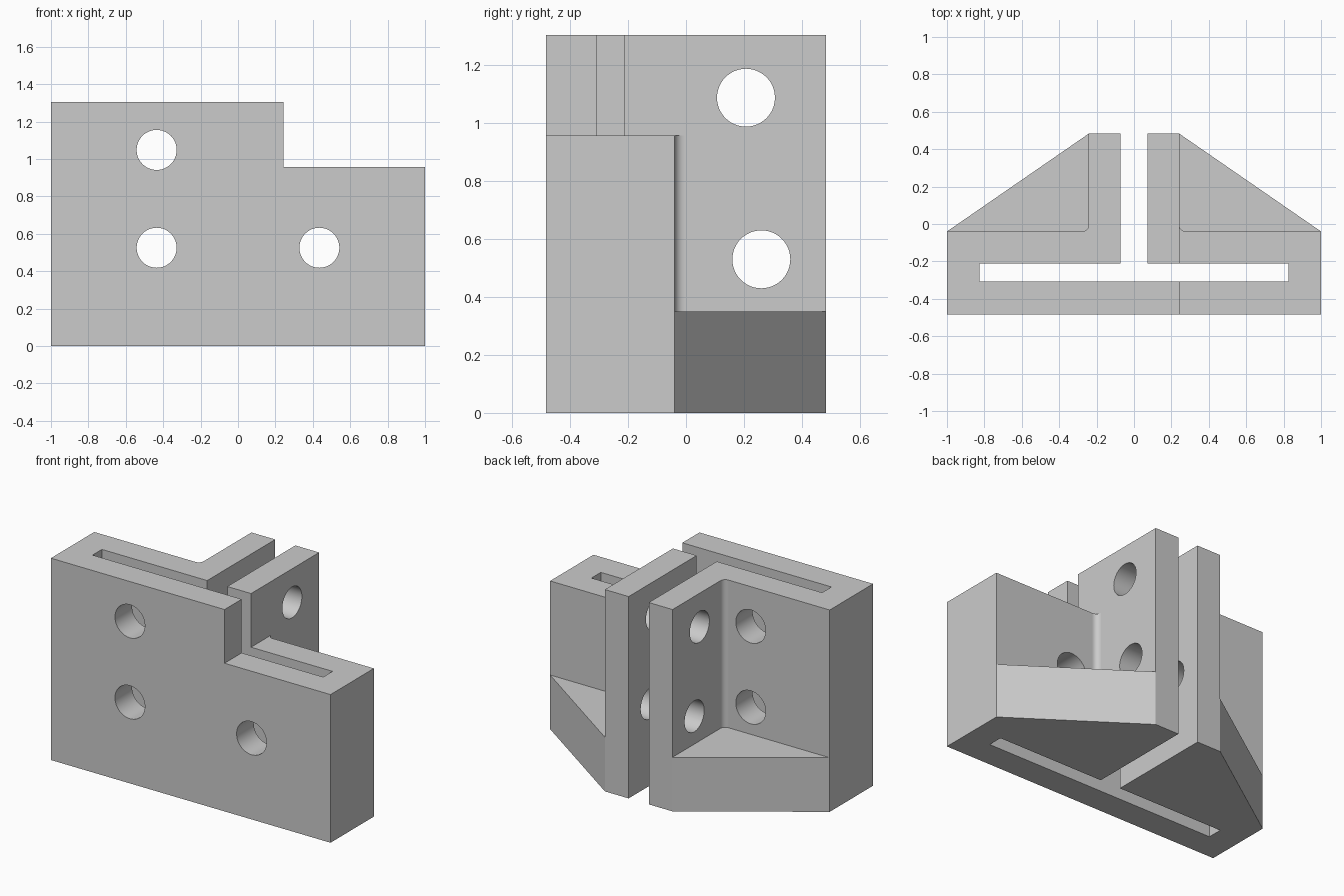
import bpy, bmesh, math
from mathutils import Matrix, Vector

cube = bpy.data.objects.get("Cube")
if cube:
    bpy.data.objects.remove(cube, do_unlink=True)

HEIGHT, STEP, GUSSET = 1.305, 0.958, 0.35
FRONT, BACK, WALL_BACK = -0.483, 0.483, -0.04
SLOT_FRONT, SLOT_BACK, SLOT_X = -0.308, -0.212, 0.825
GAP, FLANGE = 0.072, 0.242
FILLET = 0.035

grey = bpy.data.materials.new("plain grey")
grey.use_nodes = True
colour = (0.6, 0.6, 0.6, 1)
grey.diffuse_color = colour
grey.node_tree.nodes["Principled BSDF"].inputs["Base Color"].default_value = colour


def make_object(name, bm):
    bmesh.ops.recalc_face_normals(bm, faces=bm.faces)
    mesh = bpy.data.meshes.new(name)
    bm.to_mesh(mesh)
    bm.free()
    mesh.materials.append(grey)
    obj = bpy.data.objects.new(name, mesh)
    bpy.context.collection.objects.link(obj)
    return obj


def prism(name, outline, low, high):
    """Extrude an outline in plan from low to high."""
    bm = bmesh.new()
    face = bm.faces.new([bm.verts.new((x, y, low)) for x, y in outline])
    grown = bmesh.ops.extrude_face_region(bm, geom=[face])["geom"]
    verts = [v for v in grown if isinstance(v, bmesh.types.BMVert)]
    bmesh.ops.translate(bm, verts=verts, vec=(0, 0, high - low))
    return make_object(name, bm)


def rod(name, centre, radius, length, axis):
    bm = bmesh.new()
    turn = Matrix.Rotation(math.pi / 2, 4, "Y" if axis == "X" else "X")
    bmesh.ops.create_cone(bm, cap_ends=True, segments=48, radius1=radius,
                          radius2=radius, depth=length,
                          matrix=Matrix.Translation(Vector(centre)) @ turn)
    return make_object(name, bm)


def cut(target, cutter):
    cutter.hide_render = True
    mod = target.modifiers.new("cut", "BOOLEAN")
    mod.operation, mod.solver, mod.object = "DIFFERENCE", "EXACT", cutter
    graph = bpy.context.evaluated_depsgraph_get()
    mesh = bpy.data.meshes.new_from_object(target.evaluated_get(graph))
    target.modifiers.clear()
    target.data = mesh
    bpy.data.objects.remove(cutter, do_unlink=True)


# Clamp body: mirrored plan with slot and open gap between the flanges
half = [(1, FRONT), (1, WALL_BACK), (FLANGE, BACK), (GAP, BACK),
        (GAP, SLOT_BACK), (SLOT_X, SLOT_BACK), (SLOT_X, SLOT_FRONT)]
outline = half + [(-x, y) for x, y in reversed(half)]
body = prism("bracket_body", outline, 0, HEIGHT)

# Filleted pockets above the gussets
corner = []
for i in range(9):
    a = math.pi + i / 8 * math.pi / 2
    corner.append((FLANGE + FILLET * (1 + math.cos(a)),
                   WALL_BACK + FILLET * (1 + math.sin(a))))
pocket = corner + [(1.2, WALL_BACK), (1.2, 0.7), (FLANGE, 0.7)]
for side in (-1, 1):
    cut(body, prism("pocket_cutter", [(side * x, y) for x, y in pocket],
                    GUSSET, 1.6))

# Lowered step on the left end
cut(body, prism("step_cutter", [(FLANGE, -0.7), (1.2, -0.7), (1.2, 0.7),
                                (FLANGE, 0.7)], STEP, 1.6))

# Bolt holes through the wall, then through the flanges
for x, z in ((-0.435, 1.048), (-0.435, 0.525), (0.435, 0.525)):
    cut(body, rod("wall_hole_cutter", (x, -0.25, z), 0.107, 0.8, "Y"))
for y, z in ((0.207, 1.088), (0.26, 0.53)):
    cut(body, rod("flange_hole_cutter", (0, y, z), 0.1, 0.8, "X"))

# Smooth only the curved hole and fillet faces
for face in body.data.polygons:
    face.use_smooth = max(abs(c) for c in face.normal) < 0.999
